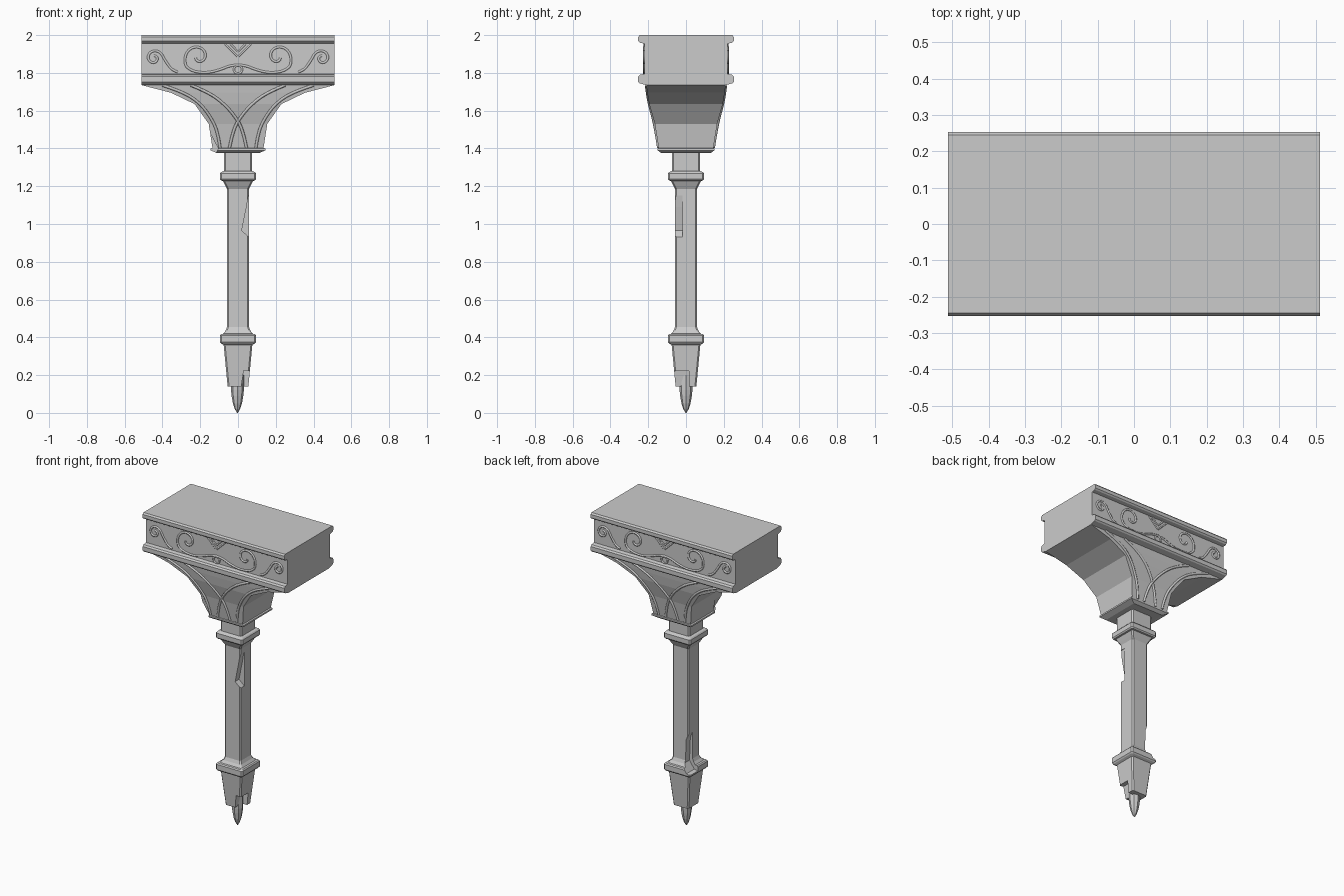
import bpy, bmesh
from math import sin, cos, radians

cube = bpy.data.objects.get("Cube")
if cube:
    bpy.data.objects.remove(cube, do_unlink=True)

stone = bpy.data.materials.new("grey stone")
stone.use_nodes = True
GREY = (0.6, 0.6, 0.6, 1)
stone.diffuse_color = GREY
stone.node_tree.nodes["Principled BSDF"].inputs["Base Color"].default_value = GREY


def skin(name, rings):
    """Join equal closed rings of points into a capped solid."""
    bm = bmesh.new()
    loops = [[bm.verts.new(p) for p in ring] for ring in rings]
    n = len(loops[0])
    for a, b in zip(loops, loops[1:]):
        for i in range(n):
            j = (i + 1) % n
            bm.faces.new((a[i], a[j], b[j], b[i]))
    bm.faces.new(loops[0])
    bm.faces.new(loops[-1])
    bmesh.ops.recalc_face_normals(bm, faces=bm.faces)
    mesh = bpy.data.meshes.new(name)
    bm.to_mesh(mesh)
    bm.free()
    mesh.materials.append(stone)
    obj = bpy.data.objects.new(name, mesh)
    bpy.context.collection.objects.link(obj)
    return obj


def rect(hx, hy, z, c=0.0):
    """Rectangle ring, with chamfered corners if c is given."""
    if not c:
        return [(hx, hy, z), (-hx, hy, z), (-hx, -hy, z), (hx, -hy, z)]
    return [(hx, hy - c, z), (hx - c, hy, z), (c - hx, hy, z), (-hx, hy - c, z),
            (-hx, c - hy, z), (c - hx, -hy, z), (hx - c, -hy, z), (hx, c - hy, z)]


def chip(target, outline, y0, y1):
    """Cut a broken-off piece: an x-z outline running from y0 to y1."""
    cutter = skin("chip_cutter", [[(x, y, z) for x, z in outline] for y in (y0, y1)])
    cutter.hide_render = True
    mod = target.modifiers.new("chip", 'BOOLEAN')
    mod.operation = 'DIFFERENCE'
    mod.solver = 'EXACT'
    mod.object = cutter
    bpy.context.view_layer.objects.active = target
    bpy.ops.object.modifier_apply(modifier=mod.name)
    bpy.data.objects.remove(cutter, do_unlink=True)


def beads(name, paths, depth, y_at):
    """Raised beading along x-z paths, mirrored to all four quarters."""
    cu = bpy.data.curves.new(name, 'CURVE')
    cu.dimensions = '3D'
    cu.bevel_depth = depth
    cu.bevel_resolution = 1
    cu.resolution_u = 4
    cu.use_fill_caps = True
    for path in paths:
        for sx in (1, -1):
            for sy in (1, -1):
                sp = cu.splines.new('NURBS')
                sp.points.add(len(path) - 1)
                for pt, (x, z) in zip(sp.points, path):
                    pt.co = (sx * x, sy * y_at(z), z, 1)
                sp.order_u = 3
                sp.use_endpoint_u = True
    cu.materials.append(stone)
    obj = bpy.data.objects.new(name, cu)
    bpy.context.collection.objects.link(obj)
    bpy.ops.object.select_all(action='DESELECT')
    obj.select_set(True)
    bpy.context.view_layer.objects.active = obj
    bpy.ops.object.convert(target='MESH')


def spiral(cx, cz, r0, r1, a0, a1, n=16):
    out = []
    for i in range(n + 1):
        t = i / n
        r, a = r0 + (r1 - r0) * t ** 0.7, radians(a0 + (a1 - a0) * t)
        out.append((cx + r * cos(a), cz + r * sin(a)))
    return out


# Capital block: moulded profile extruded sideways
half = [(0.21, 1.735), (0.245, 1.745), (0.253, 1.753), (0.253, 1.78), (0.245, 1.79),
        (0.221, 1.795), (0.221, 1.955), (0.245, 1.96), (0.253, 1.968), (0.253, 1.99),
        (0.245, 2.0)]
profile = half + [(-y, z) for y, z in reversed(half)]
skin("capital_block", [[(x, y, z) for y, z in profile] for x in (-0.512, 0.512)])

# Flared corbel with its bottom plate
flare = [(0.135, 0.145, 1.402), (0.155, 0.165, 1.53), (0.23, 0.195, 1.635),
         (0.355, 0.205, 1.695), (0.51, 0.21, 1.735)]
plate = [(0.11, 0.13, 1.375), (0.145, 0.15, 1.39), (0.145, 0.15, 1.4)]
corbel = skin("corbel", [rect(*s) for s in plate + flare])
chip(corbel, [(-0.22, 1.5), (-0.147, 1.48), (-0.105, 1.4), (-0.12, 1.37), (-0.22, 1.37)],
     -0.25, -0.09)


def corbel_y(z):
    for (_, ya, za), (_, yb, zb) in zip(flare, flare[1:]):
        if z <= zb:
            return ya + (yb - ya) * (z - za) / (zb - za)
    return flare[-1][1]


# Crossing ribs on the corbel faces
beads("corbel_ribs", [
    [(-0.045, 1.405), (-0.03, 1.48), (0, 1.55), (0.07, 1.635), (0.16, 1.7), (0.25, 1.735)],
    [(0.095, 1.405), (0.105, 1.48), (0.14, 1.56), (0.2, 1.64), (0.29, 1.7), (0.4, 1.735)],
], 0.008, corbel_y)

# Scrollwork on the frieze
small_scroll = [(0.32, 1.805), (0.35, 1.815), (0.375, 1.85)] + \
    spiral(0.445, 1.878, 0.052, 0.012, 180, -270)
large_scroll = [(0.0, 1.842), (0.04, 1.84), (0.09, 1.818), (0.16, 1.8), (0.23, 1.805)] + \
    spiral(0.21, 1.885, 0.085, 0.015, -40, 340)
beads("frieze_scrolls", [small_scroll, large_scroll], 0.007, lambda z: 0.221)
beads("frieze_chevrons", [[(0.0, 1.885), (0.07, 1.953)], [(0.0, 1.912), (0.04, 1.953)]],
      0.005, lambda z: 0.221)
beads("frieze_rosette", [spiral(0, 1.818, 0.022, 0.022, -90, 90, 8)],
      0.006, lambda z: 0.221)

# Square post with two collars, from the tapered foot to the neck
post_sections = [(0.055, 0.14), (0.076, 0.36), (0.09, 0.368), (0.096, 0.376),
                 (0.096, 0.41), (0.09, 0.417), (0.078, 0.419), (0.066, 0.435),
                 (0.058, 0.455), (0.058, 1.185), (0.066, 1.2), (0.08, 1.228),
                 (0.09, 1.23), (0.096, 1.238), (0.096, 1.268), (0.09, 1.275),
                 (0.075, 1.28), (0.075, 1.38)]
post = skin("post", [rect(h, h, z, 0.008) for h, z in post_sections])

# Broken pieces: upper front, foot, and lower back
chip(post, [(0.055, 1.15), (0.045, 1.09), (0.02, 0.965), (0.065, 0.925), (0.1, 1.15)],
     -0.1, -0.018)
chip(post, [(0.012, 0.1), (0.03, 0.225), (0.12, 0.215), (0.12, 0.1)], -0.12, 0.015)
chip(post, [(-0.062, 0.64), (-0.042, 0.59), (-0.036, 0.44), (-0.07, 0.39), (-0.12, 0.38),
            (-0.12, 0.64)], 0.015, 0.12)

# Pointed finial under the foot
tip = [(0.002, 0.0), (0.014, 0.02), (0.024, 0.05), (0.031, 0.09), (0.034, 0.12), (0.034, 0.2)]
skin("finial", [[(r * cos(radians(45 * i)) - 0.003, r * sin(radians(45 * i)), z)
                 for i in range(8)] for r, z in tip])
